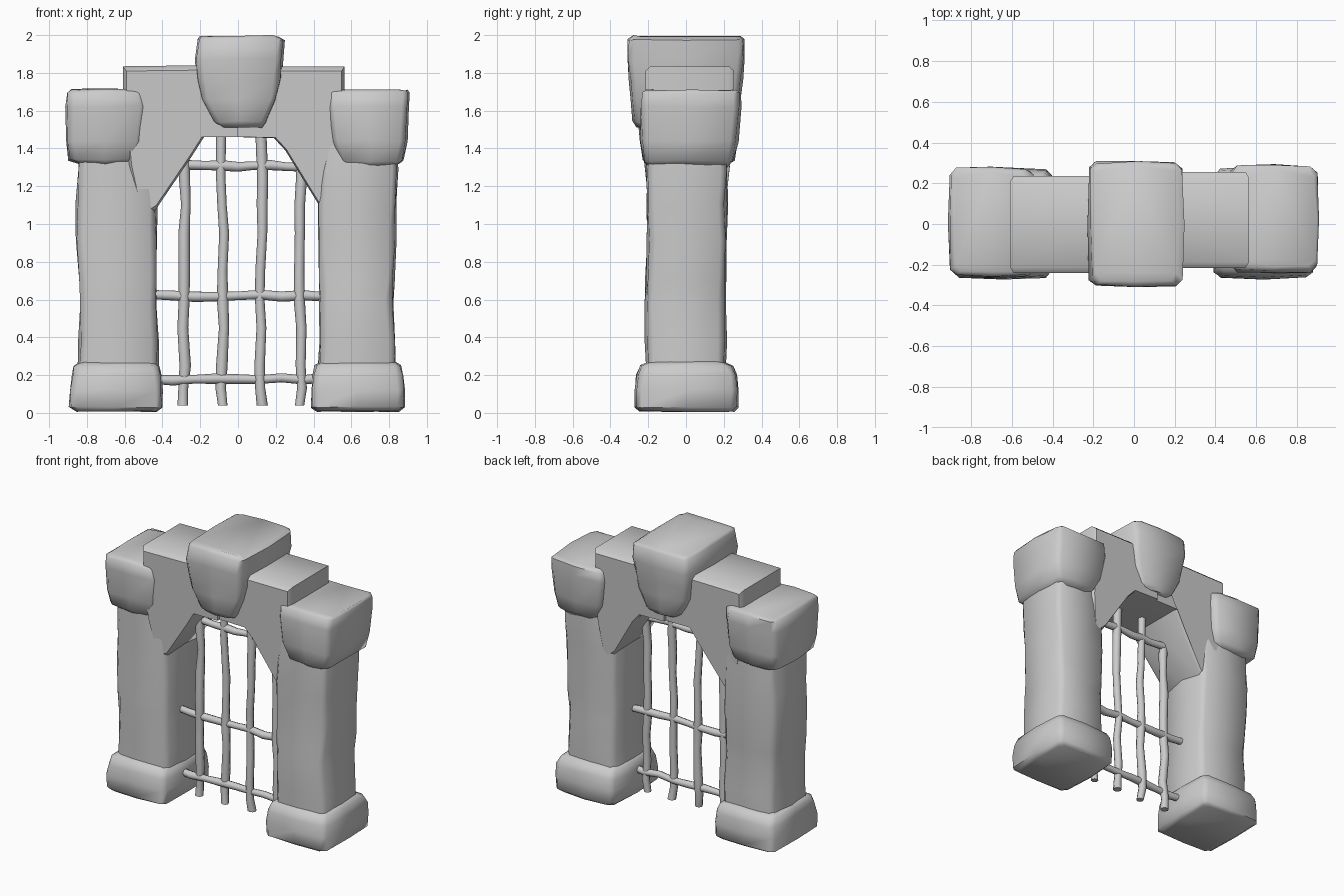
import bpy, bmesh, math, random
from mathutils import Vector

random.seed(4)


def finish(name, bm, angle):
    bmesh.ops.recalc_face_normals(bm, faces=bm.faces)
    me = bpy.data.meshes.new(name)
    bm.to_mesh(me)
    bm.free()
    ob = bpy.data.objects.new(name, me)
    bpy.context.collection.objects.link(ob)
    bpy.ops.object.select_all(action='DESELECT')
    ob.select_set(True)
    bpy.context.view_layer.objects.active = ob
    bpy.ops.object.shade_smooth_by_angle(angle=math.radians(angle))
    return ob


def skin(bm, loops):
    """Bridge rings of points into a closed, capped solid."""
    rings = [[bm.verts.new(p) for p in loop] for loop in loops]
    n = len(rings[0])
    for a, b in zip(rings, rings[1:]):
        for i in range(n):
            j = (i + 1) % n
            bm.faces.new((a[i], a[j], b[j], b[i]))
    bm.faces.new(rings[0][::-1])
    bm.faces.new(rings[-1])


def stone(name, rings, chamfer=0.03, jitter=0.006, bulge=0.008):
    """Hewn block lofted up z; each ring is (z, x0, x1, y0, y1)."""
    loops = []
    for z, x0, x1, y0, y1 in rings:
        c, b = chamfer, bulge
        xm, ym = (x0 + x1) / 2, (y0 + y1) / 2
        pts = [(x0 + c, y0), (xm, y0 - b), (x1 - c, y0), (x1, y0 + c),
               (x1 + b, ym), (x1, y1 - c), (x1 - c, y1), (xm, y1 + b),
               (x0 + c, y1), (x0, y1 - c), (x0 - b, ym), (x0, y0 + c)]
        loops.append([(x + random.uniform(-jitter, jitter),
                       y + random.uniform(-jitter, jitter),
                       z + random.uniform(-jitter, jitter)) for x, y in pts])
    bm = bmesh.new()
    skin(bm, loops)
    return finish(name, bm, 55)


def bar(name, points, radius=0.028, sides=8):
    """Hand-forged bar: wobbly tube through the given points."""
    pts = [Vector(p) for p in points]
    axis = (pts[-1] - pts[0]).normalized()
    u = Vector((0, 1, 0))
    v = axis.cross(u)
    loops = []
    for p in pts:
        r = radius * random.uniform(0.85, 1.1)
        loops.append([p + r * (math.cos(a) * u + math.sin(a) * v)
                      for a in (2 * math.pi * i / sides for i in range(sides))])
    bm = bmesh.new()
    skin(bm, loops)
    return finish(name, bm, 50)


# Plinth blocks
for side, x0, x1 in (("left", -0.885, -0.405), ("right", 0.395, 0.875)):
    stone(side + "_base", [
        (0.008, x0 + 0.03, x1 - 0.03, -0.235, 0.245),
        (0.03, x0, x1, -0.265, 0.27),
        (0.12, x0, x1, -0.265, 0.272),
        (0.20, x0 + 0.01, x1 - 0.005, -0.255, 0.265),
        (0.25, x0 + 0.02, x1 - 0.02, -0.235, 0.24),
        (0.27, x0 + 0.05, x1 - 0.05, -0.19, 0.19)], 0.03, 0.004)

# Columns
stone("left_column", [
    (0.15, -0.84, -0.43, -0.20, 0.20), (0.38, -0.835, -0.43, -0.205, 0.205),
    (0.57, -0.83, -0.435, -0.205, 0.195), (0.70, -0.835, -0.435, -0.205, 0.20),
    (0.92, -0.85, -0.435, -0.195, 0.205), (1.10, -0.85, -0.437, -0.20, 0.21),
    (1.28, -0.84, -0.445, -0.20, 0.21), (1.45, -0.83, -0.46, -0.20, 0.21)])
stone("right_column", [
    (0.15, 0.43, 0.825, -0.20, 0.20), (0.38, 0.435, 0.825, -0.205, 0.205),
    (0.58, 0.435, 0.815, -0.21, 0.20), (0.70, 0.435, 0.82, -0.205, 0.20),
    (0.92, 0.43, 0.83, -0.195, 0.205), (1.10, 0.43, 0.835, -0.20, 0.205),
    (1.28, 0.44, 0.845, -0.20, 0.21), (1.45, 0.46, 0.83, -0.20, 0.21)])

# Blocks on top of the columns
stone("left_shoulder", [
    (1.315, -0.81, -0.58, -0.19, 0.21), (1.34, -0.89, -0.54, -0.215, 0.245),
    (1.44, -0.90, -0.51, -0.24, 0.265), (1.62, -0.905, -0.49, -0.255, 0.275),
    (1.695, -0.90, -0.50, -0.25, 0.275), (1.712, -0.88, -0.52, -0.23, 0.25)])
stone("right_shoulder", [
    (1.30, 0.60, 0.81, -0.19, 0.21), (1.335, 0.54, 0.865, -0.215, 0.245),
    (1.44, 0.50, 0.89, -0.235, 0.265), (1.62, 0.475, 0.90, -0.235, 0.285),
    (1.695, 0.475, 0.90, -0.225, 0.285), (1.71, 0.50, 0.885, -0.205, 0.265)])

# Arch halves, stepped above and sloping below
arch = {
    "left_arch": (-0.24, 0.235, [
        (0.0, 1.46), (-0.18, 1.46), (-0.25, 1.35), (-0.44, 1.07), (-0.52, 1.02),
        (-0.58, 1.30), (-0.61, 1.60), (-0.61, 1.835), (-0.2, 1.84), (0.0, 1.84)]),
    "right_arch": (-0.215, 0.255, [
        (0.0, 1.46), (0.19, 1.455), (0.25, 1.39), (0.435, 1.09), (0.52, 1.02),
        (0.56, 1.30), (0.565, 1.60), (0.565, 1.835), (0.2, 1.835), (0.0, 1.84)])}
for name, (y0, y1, outline) in arch.items():
    cx, cz = sum(p[0] for p in outline) / 10, sum(p[1] for p in outline) / 10
    loops = []
    for t, s in ((0, 0.93), (0.06, 1), (0.5, 1.0), (0.94, 1), (1, 0.93)):
        loop = []
        for x, z in outline:
            # lower stones thin down to the depth of the columns
            k = 0.80 + 0.20 * min(1, max(0, (z - 1.05) / 0.45))
            px = x if x == 0 else cx + (x - cx) * s
            loop.append((px, (y0 + (y1 - y0) * t) * k, cz + (z - cz) * s))
        loops.append(loop)
    bm = bmesh.new()
    skin(bm, loops)
    finish(name, bm, 45)

# Keystone
stone("keystone", [
    (1.51, -0.10, 0.13, -0.25, 0.25), (1.54, -0.13, 0.15, -0.275, 0.27),
    (1.66, -0.19, 0.20, -0.285, 0.28), (1.76, -0.21, 0.22, -0.295, 0.29),
    (1.87, -0.22, 0.232, -0.305, 0.305), (1.975, -0.21, 0.235, -0.30, 0.30),
    (1.995, -0.19, 0.21, -0.275, 0.285)])

# Iron gate
Y = -0.025
wob = lambda a: random.uniform(-a, a)
for i, (x, top) in enumerate(((-0.285, 1.38), (-0.083, 1.52), (0.123, 1.52), (0.33, 1.34))):
    zs = [0.04, 0.13, 0.25, 0.45, 0.6, 0.75, 0.95, 1.1, 1.25, top]
    bar(f"upright_bar_{i + 1}", [(x + wob(0.01), Y + wob(0.008), z) for z in zs])
for name, z, half in (("lower", 0.18, 0.46), ("middle", 0.62, 0.46), ("upper", 1.31, 0.34)):
    bar(name + "_crossbar", [(half * (k / 4 - 1), Y + wob(0.008), z + wob(0.009))
                             for k in range(9)], 0.026)
